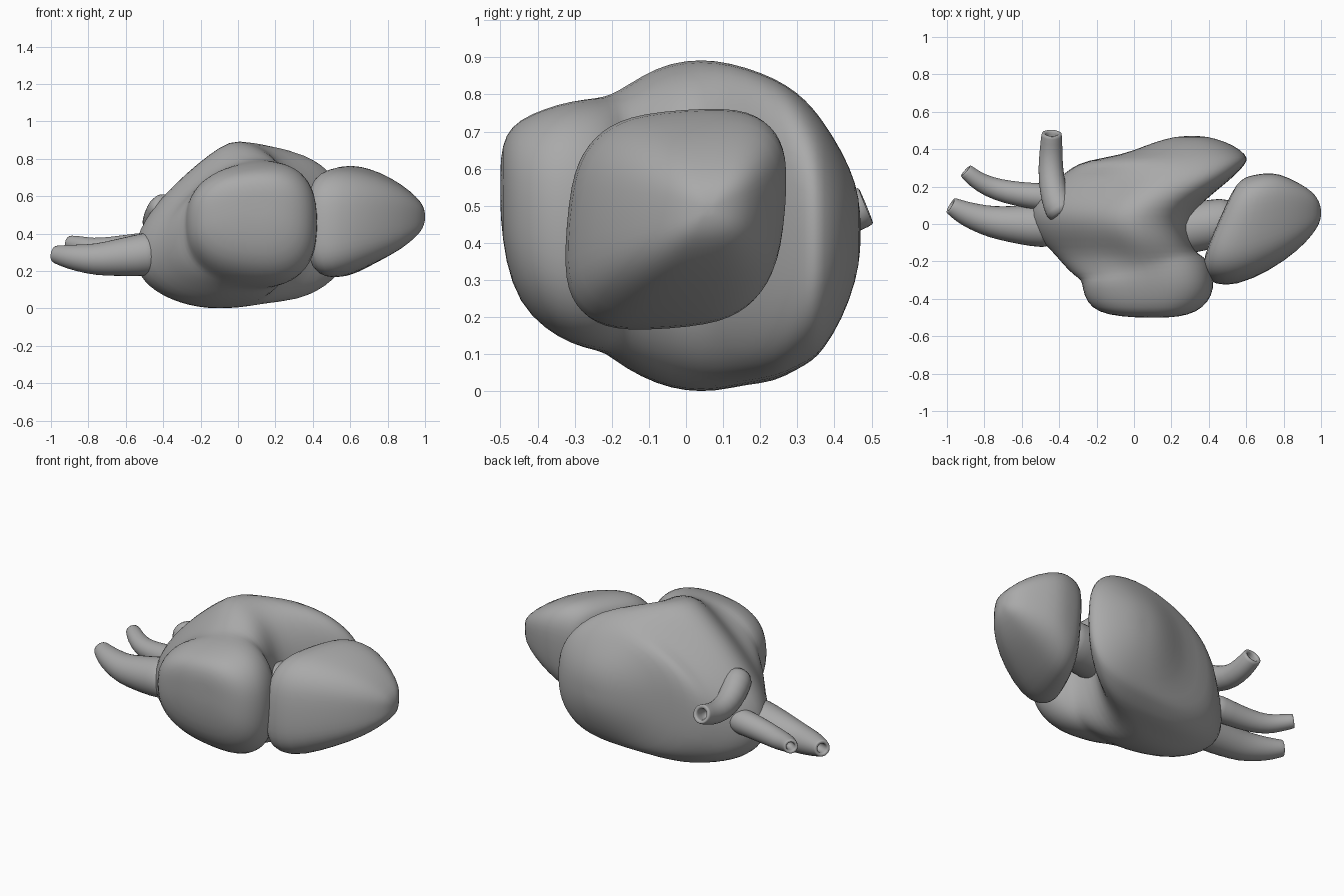
import bpy, bmesh, math
from mathutils import Vector

cube = bpy.data.objects.get("Cube")
if cube:
    bpy.data.objects.remove(cube, do_unlink=True)

grey = bpy.data.materials.new("plain grey")
grey.use_nodes = True
colour = (0.4, 0.4, 0.4, 1)
grey.diffuse_color = colour
grey.node_tree.nodes["Principled BSDF"].inputs["Base Color"].default_value = colour


def loft(name, rings):
    """Skin a list of point rings, close both ends and smooth the result."""
    bm = bmesh.new()
    loops = [[bm.verts.new(p) for p in ring] for ring in rings]
    n = len(loops[0])
    for a, b in zip(loops, loops[1:]):
        for i in range(n):
            j = (i + 1) % n
            bm.faces.new((a[i], a[j], b[j], b[i]))
    for loop in (loops[0], loops[-1]):
        mid = bm.verts.new(sum((v.co for v in loop), Vector()) / n)
        for i in range(n):
            bm.faces.new((loop[i], loop[(i + 1) % n], mid))
    bmesh.ops.recalc_face_normals(bm, faces=bm.faces)
    mesh = bpy.data.meshes.new(name)
    bm.to_mesh(mesh)
    bm.free()
    mesh.materials.append(grey)
    obj = bpy.data.objects.new(name, mesh)
    bpy.context.collection.objects.link(obj)
    mesh.shade_smooth()
    sub = obj.modifiers.new("smooth", "SUBSURF")
    sub.levels = sub.render_levels = 1


def oval(power, n=28):
    """Unit superellipse as (u, v) pairs."""
    out = []
    for i in range(n):
        a = math.tau * i / n
        c, s = math.cos(a), math.sin(a)
        out.append((math.copysign(abs(c) ** (2 / power), c),
                    math.copysign(abs(s) ** (2 / power), s)))
    return out


def ramp(low, high, t):
    """Smooth step from 0 at low to 1 at high."""
    t = min(max((t - low) / (high - low), 0), 1)
    return t * t * (3 - 2 * t)


def body_ring(y, x0, x1, z0, z1):
    """Cross-section of the body: front lobe, drooping core, then squarer back lobe."""
    front = 1 - ramp(-.32, -.14, y)
    droop = ramp(-.3, -.1, y) * (1 - ramp(.22, .4, y))
    back = ramp(.05, .24, y) * (1 - ramp(.28, .42, y))
    power = 2.2 + .35 * front + .65 * back
    yaw = .2 * front * (1 - front)
    cx, hx, cz, hz = (x0 + x1) / 2, (x1 - x0) / 2, (z0 + z1) / 2, (z1 - z0) / 2
    ring = []
    for u, v in oval(power):
        x = cx + u * hx + .08 * droop * (1 - u * u)
        z = cz + v * hz * (1 + .12 * front * u)
        ring.append((x, y + yaw * u, z + droop * min(u, 0) * (.16 + .12 * v)))
    return ring


# Body stations, front to back: y, x range, z range
body = [
    (-.5, 0, .2, .47, .63),
    (-.487, -.14, .29, .35, .69),
    (-.45, -.23, .37, .24, .73),
    (-.38, -.27, .42, .17, .76),
    (-.31, -.28, .43, .13, .78),
    (-.25, -.29, .41, .11, .79),
    (-.21, -.35, .36, .1, .8),
    (-.16, -.42, .33, .06, .83),
    (-.08, -.51, .3, .02, .88),
    (0, -.55, .28, 0, .9),
    (.08, -.56, .33, 0, .9),
    (.16, -.5, .42, .02, .88),
    (.24, -.41, .52, .03, .85),
    (.3, -.34, .58, .06, .81),
    (.34, -.26, .61, .08, .77),
    (.37, -.06, .6, .11, .73),
    (.42, .06, .54, .19, .65),
    (.46, .18, .43, .3, .56),
    (.47, .26, .36, .38, .48),
]
loft("body", [body_ring(*station) for station in body])


def lobe_ring(x, cy, hy, hz):
    """Squarish cross-section of the side lobe, slanted near the neck."""
    slant = .45 * (1 - ramp(.4, .9, x))
    cz = .46 + .03 * ramp(.5, .8, x)
    return [(x + slant * u * hy, cy + u * hy + .08 * v * hz, cz + v * hz + .07 * u * hy)
            for u, v in oval(3.1)]


# Side lobe stations, outwards: x, y centre, half depth, half height
lobe = [
    (.45, 0, .13, .15),
    (.46, 0, .22, .25),
    (.49, -.02, .27, .28),
    (.54, -.03, .29, .3),
    (.62, -.03, .3, .29),
    (.75, .01, .26, .24),
    (.88, .04, .18, .17),
    (.96, .06, .11, .1),
    (.99, .06, .06, .06),
    (1, .06, .02, .02),
]
loft("side_lobe", [lobe_ring(*station) for station in lobe])


def tube(name, path, start_radius, end_radius, hollow=True):
    """Sweep a tapering circle along the path, with a recessed bore at the far end."""
    pts = [Vector(p) for p in path]
    last = len(pts) - 1
    rings = []

    def add_ring(p, d, r):
        side = d.cross(Vector((0, 0, 1))).normalized()
        up = side.cross(d).normalized()
        rings.append([p + r * (u * side + v * up) for u, v in oval(2, 16)])

    for i, p in enumerate(pts):
        d = (pts[min(i + 1, last)] - pts[max(i - 1, 0)]).normalized()
        r = start_radius + (end_radius - start_radius) * i / last
        add_ring(p, d, r)
    if hollow:
        for inset, depth in ((.92, 0), (.62, 0), (.56, .01), (.55, .08)):
            add_ring(pts[last] - d * depth, d, r * inset)
    loft(name, rings)


# Neck joining the side lobe to the body
tube("neck", [(.2, -.03, .46), (.32, -.02, .46), (.41, 0, .46), (.55, .02, .46)],
     .14, .13, hollow=False)

# Three open vessels
tube("front_vessel",
     [(-.42, -.01, .3), (-.55, -.01, .28), (-.66, 0, .27), (-.76, .01, .26),
      (-.86, .04, .27), (-.93, .07, .28), (-.98, .1, .29)], .125, .047)
tube("middle_vessel",
     [(-.42, .14, .34), (-.55, .15, .33), (-.68, .17, .32), (-.78, .2, .32),
      (-.85, .24, .34), (-.9, .285, .35)], .078, .041)
tube("back_vessel",
     [(-.38, .05, .54), (-.41, .1, .53), (-.435, .19, .48), (-.447, .3, .455),
      (-.443, .4, .465), (-.44, .485, .5)], .085, .056)
